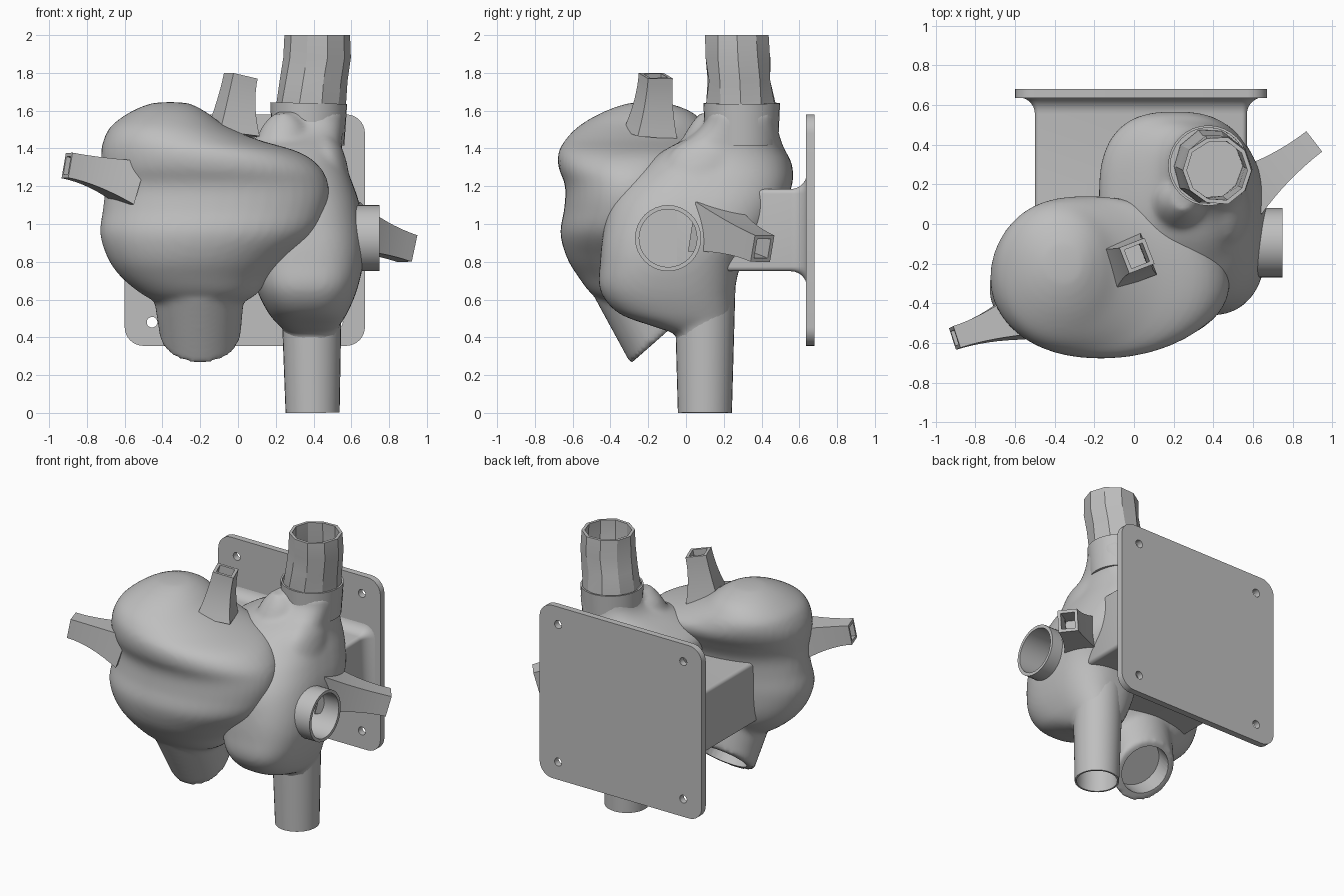
import bpy, bmesh, math, random
from mathutils import Vector

if "Cube" in bpy.data.objects:
    bpy.data.objects.remove(bpy.data.objects["Cube"])

random.seed(4)
grey = bpy.data.materials.new("plain_grey")
grey.diffuse_color = (0.52, 0.52, 0.52, 1)
grey.use_nodes = True
grey.node_tree.nodes["Principled BSDF"].inputs["Base Color"].default_value = grey.diffuse_color


def activate(ob):
    bpy.ops.object.select_all(action='DESELECT')
    ob.select_set(True)
    bpy.context.view_layer.objects.active = ob


def finish(ob, angle=35):
    ob.data.materials.clear()
    ob.data.materials.append(grey)
    activate(ob)
    bpy.ops.object.shade_smooth_by_angle(angle=math.radians(angle))
    return ob


def skin(name, rings, angle=35):
    """Bridge equal-length rings of points and cap both ends."""
    bm = bmesh.new()
    loops = [[bm.verts.new(p) for p in r] for r in rings]
    n = len(loops[0])
    for a, b in zip(loops, loops[1:]):
        for i in range(n):
            j = (i + 1) % n
            bm.faces.new((a[i], a[j], b[j], b[i]))
    bm.faces.new(loops[0][::-1])
    bm.faces.new(loops[-1])
    bmesh.ops.recalc_face_normals(bm, faces=bm.faces)
    me = bpy.data.meshes.new(name)
    bm.to_mesh(me)
    bm.free()
    ob = bpy.data.objects.new(name, me)
    bpy.context.collection.objects.link(ob)
    return finish(ob, angle)


def spline(rows, steps=5):
    """Catmull-Rom resampling of profile rows."""
    rows = [Vector(r) for r in rows]
    out = []
    for k in range(len(rows) - 1):
        p0, p1, p2, p3 = (rows[min(max(k + d, 0), len(rows) - 1)] for d in (-1, 0, 1, 2))
        for s in range(steps):
            t = s / steps
            out.append(0.5 * (2 * p1 + (p2 - p0) * t + (2 * p0 - 5 * p1 + 4 * p2 - p3) * t * t
                              + (3 * p1 - p0 - 3 * p2 + p3) * t ** 3))
    return out + [rows[-1]]


def body(name, rows, power=2.0, n=44):
    """Organic body from rows of (z, x min, x max, y min, y max)."""
    rings = []
    for z, x0, x1, y0, y1 in spline(rows):
        ring = []
        for i in range(n):
            a = math.tau * i / n
            c, s = math.cos(a), math.sin(a)
            c, s = (math.copysign(abs(v) ** (2 / power), v) for v in (c, s))
            ring.append(((x0 + x1) / 2 + c * (x1 - x0) / 2, (y0 + y1) / 2 + s * (y1 - y0) / 2, z))
        rings.append(ring)
    return skin(name, rings, 60)


def melt(ob, extras, iterations):
    """Join parts into one softly blended skin."""
    activate(ob)
    for e in extras:
        e.select_set(True)
    bpy.ops.object.join()
    remesh = ob.modifiers.new("melt", 'REMESH')
    remesh.mode = 'VOXEL'
    remesh.voxel_size = 0.018
    relax = ob.modifiers.new("relax", 'SMOOTH')
    relax.iterations = iterations
    for name in ("melt", "relax"):
        bpy.ops.object.modifier_apply(modifier=name)


def bore(ob, start, end, r):
    """Cut a round hole and drop the cutter."""
    d = Vector(end) - Vector(start)
    cutter = skin("bore_cutter", [disc(start, d, r, 32), disc(end, d, r, 32)])
    cut = ob.modifiers.new("bore", 'BOOLEAN')
    cut.object = cutter
    cut.solver = 'EXACT'
    activate(ob)
    bpy.ops.object.modifier_apply(modifier="bore")
    bpy.data.objects.remove(cutter)
    finish(ob, 60)


def disc(c, axis, r, n, jitter=0):
    q = Vector(axis).to_track_quat('Z', 'Y')
    ring = []
    for i in range(n):
        a = math.tau * i / n
        k = r * (1 + random.uniform(-jitter, jitter))
        ring.append(Vector(c) + q @ Vector((k * math.cos(a), k * math.sin(a), 0)))
    return ring


def tube(name, start, end, r0, r1, wall, depth, n=32):
    """Round pipe, open at its end with a floor at the given depth."""
    s, e = Vector(start), Vector(end)
    d = (e - s).normalized()
    return skin(name, [disc(s, d, r0, n), disc(e, d, r1, n),
                       disc(e, d, r1 - wall, n), disc(e - d * depth, d, r1 - wall, n)])


# Large front chamber with its slanted, bored outlet
front = body("front_chamber", [
    (0.57, -0.40, 0.0, -0.41, -0.15), (0.63, -0.51, 0.10, -0.50, -0.08),
    (0.72, -0.62, 0.17, -0.57, -0.03), (0.82, -0.69, 0.27, -0.63, 0.0),
    (0.95, -0.73, 0.41, -0.665, 0.02), (1.08, -0.715, 0.47, -0.645, 0.03),
    (1.20, -0.705, 0.48, -0.64, 0.05), (1.30, -0.72, 0.435, -0.675, 0.10),
    (1.38, -0.725, 0.325, -0.675, 0.14), (1.45, -0.71, 0.095, -0.635, 0.135),
    (1.52, -0.67, -0.065, -0.565, 0.105), (1.59, -0.575, -0.165, -0.445, 0.035),
    (1.635, -0.47, -0.25, -0.32, -0.08), (1.645, -0.39, -0.33, -0.23, -0.17)], 2.1)
melt(front, [skin("outlet_root", [disc((-0.21, -0.25, 0.70), (0, 0.4, -0.9), 0.25, 32),
                                  disc((-0.20, -0.135, 0.40), (0, 0.66, -0.75), 0.212, 32)])], 6)
bore(front, (-0.20, -0.22, 0.51), (-0.20, -0.05, 0.32), 0.165)

# Rear chamber with its neck, pipe root and folds, bored for the side port
rear = body("rear_chamber", [
    (0.41, 0.29, 0.49, -0.02, 0.21), (0.46, 0.22, 0.535, -0.18, 0.24),
    (0.53, 0.16, 0.58, -0.36, 0.25), (0.65, 0.10, 0.63, -0.455, 0.26),
    (0.80, 0.06, 0.665, -0.455, 0.30), (0.95, 0.02, 0.67, -0.44, 0.43),
    (1.10, -0.08, 0.645, -0.41, 0.52), (1.22, -0.17, 0.605, -0.34, 0.565),
    (1.32, -0.16, 0.565, -0.22, 0.56), (1.40, -0.03, 0.55, -0.10, 0.52),
    (1.47, 0.12, 0.555, 0.03, 0.495), (1.54, 0.18, 0.565, 0.10, 0.48),
    (1.60, 0.19, 0.565, 0.11, 0.48)], 2.6)
melt(rear, [
    body("left_fold", [(1.25, 0.06, 0.36, -0.05, 0.25), (1.42, 0.09, 0.37, -0.03, 0.25),
                       (1.52, 0.13, 0.36, 0.02, 0.23), (1.585, 0.19, 0.30, 0.07, 0.2)]),
    body("right_fold", [(1.1, 0.32, 0.60, -0.18, 0.25), (1.25, 0.34, 0.59, -0.14, 0.28),
                        (1.38, 0.37, 0.56, -0.08, 0.3), (1.46, 0.40, 0.51, 0.03, 0.25)]),
    skin("pipe_root", [disc((0.393, 0.1, z), (0, 0, 1), 0.15, 32) for z in (0.33, 0.75)])], 8)
bore(rear, (0.4, -0.095, 0.925), (0.8, -0.095, 0.925), 0.16)
tube("side_port", (0.42, -0.095, 0.925), (0.75, -0.095, 0.925), 0.175, 0.175, 0.022, 0.3)

# Collar and lower pipe
tube("collar", (0.37, 0.295, 1.42), (0.375, 0.295, 1.64), 0.193, 0.203, 0.012, 0.02)
tube("lower_pipe", (0.388, 0.10, 0.68), (0.395, 0.10, 0), 0.162, 0.143, 0.012, 0.5)

# Faceted upper pipe
path = [(0.38, 0.295, 1.55, 0.185), (0.385, 0.29, 1.64, 0.188), (0.40, 0.285, 1.76, 0.175),
        (0.418, 0.275, 1.88, 0.178), (0.42, 0.27, 2.0, 0.175)]
outer = [disc(p[:3], (0, 0, 1), p[3], 10, 0.035) for p in path]
inner = [[Vector((p[0] + (v.x - p[0]) * 0.88, p[1] + (v.y - p[1]) * 0.88, v.z)) for v in r]
         for p, r in zip(path, outer)]
skin("upper_pipe", outer + inner[::-1], 25)


def square_duct(name, base, mid, tip, side, w, h, flare):
    """Square pipe along a bent path, flaring toward its base."""
    base, mid, tip = Vector(base), Vector(mid), Vector(tip)
    u = Vector(side).normalized()
    rings, bores = [], []
    for k in range(9):
        t = k / 8
        c = base * (1 - t) ** 2 + mid * 2 * t * (1 - t) + tip * t * t
        d = ((mid - base) * (1 - t) + (tip - mid) * t).normalized()
        s = (u - d * u.dot(d)).normalized()
        v = d.cross(s)
        g = (1 - t) ** 2
        a, b = (w + (flare - w) * g) / 2, (h + (flare - h) * g) / 2
        for store, m in ((rings, 0), (bores, 0.02)):
            store.append([c + s * i * (a - m) + v * j * (b - m)
                          for i, j in ((1, 1), (-1, 1), (-1, -1), (1, -1))])
    skin(name, rings + bores[:2:-1], 30)


square_duct("left_duct", (-0.56, -0.455, 1.215), (-0.75, -0.525, 1.28), (-0.905, -0.575, 1.31),
            (0.05, -0.105, 0), 0.115, 0.135, 0.24)
square_duct("top_duct", (-0.03, -0.19, 1.47), (-0.015, -0.17, 1.64), (0.015, -0.16, 1.785),
            (0.93, 0.36, 0), 0.14, 0.14, 0.225)
square_duct("right_duct", (0.54, 0.14, 0.985), (0.72, 0.27, 0.93), (0.895, 0.405, 0.87),
            (0.62, -0.78, 0), 0.13, 0.145, 0.27)


def rounded(x0, x1, z0, z1, r, n=6):
    """Rounded rectangle as (x, z) points."""
    pts = []
    for q, (cx, cz) in enumerate(((x1 - r, z1 - r), (x0 + r, z1 - r), (x0 + r, z0 + r), (x1 - r, z0 + r))):
        for i in range(n + 1):
            a = math.pi / 2 * (q + i / n)
            pts.append((cx + r * math.cos(a), cz + r * math.sin(a)))
    return pts


# Mounting arm with a filleted foot
steps = [(-0.15, 0, 0.40), (0.2, 0, 0.57), (0.555, 0, 0.57)]
steps += [(0.555 + 0.085 * math.sin(a), 0.085 * (1 - math.cos(a)), 0.57)
          for a in (math.pi / 2 * k / 7 for k in range(1, 8))]
skin("mounting_arm", [[(x, y, z) for x, z in rounded(-0.5 - f, r + f, 0.75 - f, 1.185 + f, 0.025 + f)]
                      for y, f, r in steps], 40)

# Mounting plate with four screw holes
cu = bpy.data.curves.new("mounting_plate", 'CURVE')
cu.dimensions = '2D'
cu.fill_mode = 'BOTH'
cu.extrude = 0.0225
outlines = [rounded(-0.6, 0.672, 0.355, 1.58, 0.1, 8)]
for x in (-0.455, 0.527):
    for z in (0.48, 1.455):
        outlines.append([(x + 0.028 * math.cos(math.tau * i / 20), z + 0.028 * math.sin(math.tau * i / 20))
                         for i in range(20)])
for pts in outlines:
    sp = cu.splines.new('POLY')
    sp.points.add(len(pts) - 1)
    for p, (x, z) in zip(sp.points, pts):
        p.co = (x, z, 0, 1)
    sp.use_cyclic_u = True
plate = bpy.data.objects.new("mounting_plate", cu)
plate.location.y = 0.658
plate.rotation_euler.x = math.pi / 2
bpy.context.collection.objects.link(plate)
activate(plate)
bpy.ops.object.convert(target='MESH')
finish(bpy.context.view_layer.objects.active)
